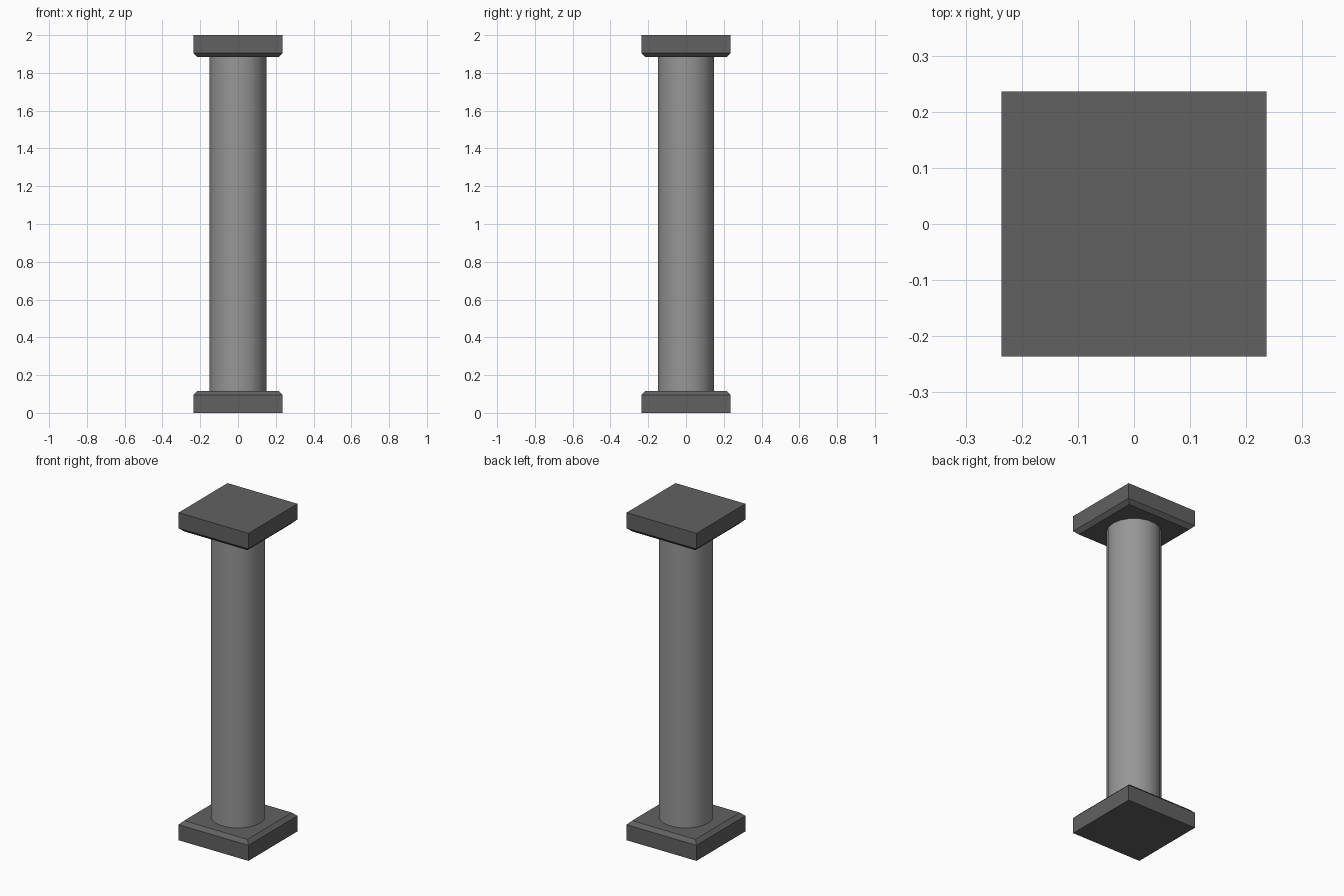
import bpy, bmesh

if "Cube" in bpy.data.objects:
    bpy.data.objects.remove(bpy.data.objects["Cube"])


def material(name, value):
    m = bpy.data.materials.new(name)
    m.diffuse_color = (value, value, value, 1)
    m.use_nodes = True
    m.node_tree.nodes["Principled BSDF"].inputs["Base Color"].default_value = m.diffuse_color
    return m


dark = material("dark grey stone", 0.12)
light = material("light grey stone", 0.31)

HALF, INSET = 0.236, 0.022     # slab half width and chamfer inset
SIDE_H, SLAB_H = 0.095, 0.117  # straight side height and full slab height


def slab(name, z_outer, direction):
    """Square slab whose inner edge is chamfered towards the shaft."""
    bm = bmesh.new()
    rings = []
    for h, w in ((0, HALF), (SIDE_H, HALF), (SLAB_H, HALF - INSET)):
        rings.append([bm.verts.new((x * w, y * w, z_outer + direction * h))
                      for x, y in ((-1, -1), (1, -1), (1, 1), (-1, 1))])
    for a, b in zip(rings, rings[1:]):
        for i in range(4):
            j = (i + 1) % 4
            bm.faces.new((a[i], a[j], b[j], b[i]))
    bm.faces.new(rings[0])
    bm.faces.new(rings[-1])
    bmesh.ops.recalc_face_normals(bm, faces=bm.faces)
    me = bpy.data.meshes.new(name)
    bm.to_mesh(me)
    bm.free()
    me.materials.append(dark)
    ob = bpy.data.objects.new(name, me)
    bpy.context.collection.objects.link(ob)


# Base and capital
slab("base", 0.0, 1)
slab("capital", 2.0, -1)

# Round shaft, with vertices on the x axis
bpy.ops.mesh.primitive_cylinder_add(vertices=18, radius=0.15, end_fill_type='NOTHING',
                                    depth=2 - 2 * SLAB_H, location=(0, 0, 1),
                                    rotation=(0, 0, 1.5707963))
shaft = bpy.context.object
shaft.name = "shaft"
shaft.data.materials.append(light)
bpy.ops.object.shade_smooth_by_angle()
